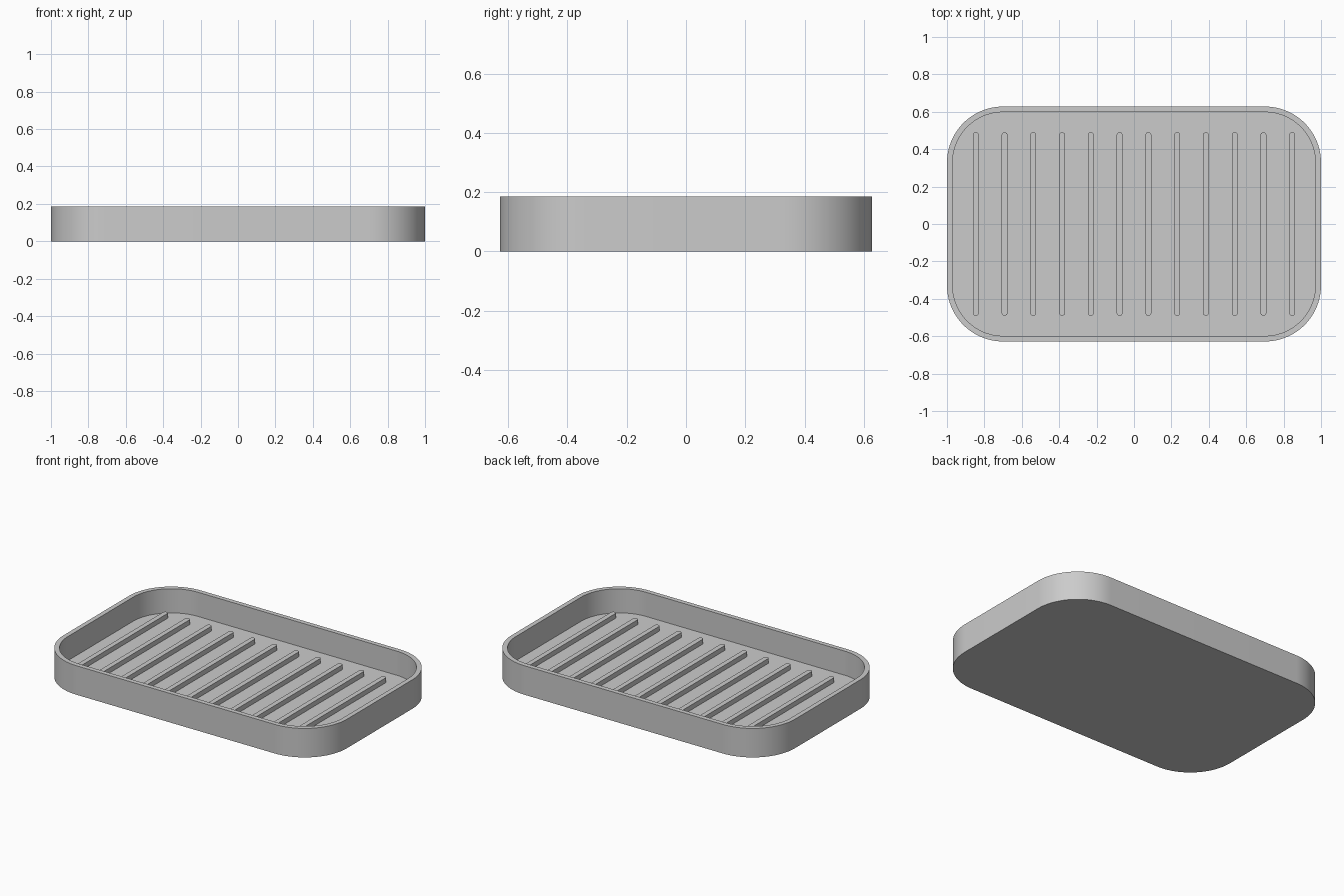
import bpy, bmesh, math

cube = bpy.data.objects.get("Cube")
if cube:
    bpy.data.objects.remove(cube)

HALF_X, HALF_Y, HEIGHT = 1.0, 0.628, 0.185
RADIUS, WALL, FLOOR = 0.3, 0.03, 0.031
RIB_WIDTH, RIB_HALF, RIB_HEIGHT = 0.031, 0.49, 0.031
RIB_COUNT, RIB_STEP = 12, 0.1538

grey = bpy.data.materials.new("matte grey")
grey.use_nodes = True
colour = (0.6, 0.6, 0.6, 1)
grey.diffuse_color = colour
grey.node_tree.nodes["Principled BSDF"].inputs["Base Color"].default_value = colour


def rounded_ring(bm, hx, hy, r, z, steps):
    """Loop of vertices around a rounded rectangle, counter-clockwise."""
    ring = []
    for quarter, (sx, sy) in enumerate([(1, 1), (-1, 1), (-1, -1), (1, -1)]):
        for i in range(steps + 1):
            a = (quarter + i / steps) * math.pi / 2
            ring.append(bm.verts.new((sx * (hx - r) + r * math.cos(a),
                                      sy * (hy - r) + r * math.sin(a), z)))
    return ring


def build(name, sections, steps, x=0):
    """Join stacked rounded sections (hx, hy, r, z) and cap both ends."""
    bm = bmesh.new()
    rings = [rounded_ring(bm, *s, steps) for s in sections]
    for low, high in zip(rings, rings[1:]):
        for i in range(len(low)):
            j = (i + 1) % len(low)
            bm.faces.new((low[i], low[j], high[j], high[i]))
    bm.faces.new(rings[0][::-1])
    bm.faces.new(rings[-1])
    mesh = bpy.data.meshes.new(name)
    bm.to_mesh(mesh)
    bm.free()
    mesh.materials.append(grey)
    obj = bpy.data.objects.new(name, mesh)
    obj.location.x = x
    bpy.context.collection.objects.link(obj)
    bpy.ops.object.select_all(action="DESELECT")
    obj.select_set(True)
    bpy.context.view_layer.objects.active = obj
    bpy.ops.object.shade_smooth_by_angle(angle=math.radians(35))


# Tray: outer wall, flat rim, inner wall and recessed floor
outer = (HALF_X, HALF_Y, RADIUS)
inner = tuple(v - WALL for v in outer)
build("tray", [(*outer, 0), (*outer, HEIGHT), (*inner, HEIGHT), (*inner, FLOOR)], 24)

# Row of drainage ribs with rounded corners, sunk slightly into the floor
rib = (RIB_WIDTH / 2, RIB_HALF, RIB_WIDTH * 0.45)
for n in range(RIB_COUNT):
    build(f"rib_{n + 1}", [(*rib, FLOOR - 0.005), (*rib, FLOOR + RIB_HEIGHT)], 6,
          (n - (RIB_COUNT - 1) / 2) * RIB_STEP)
